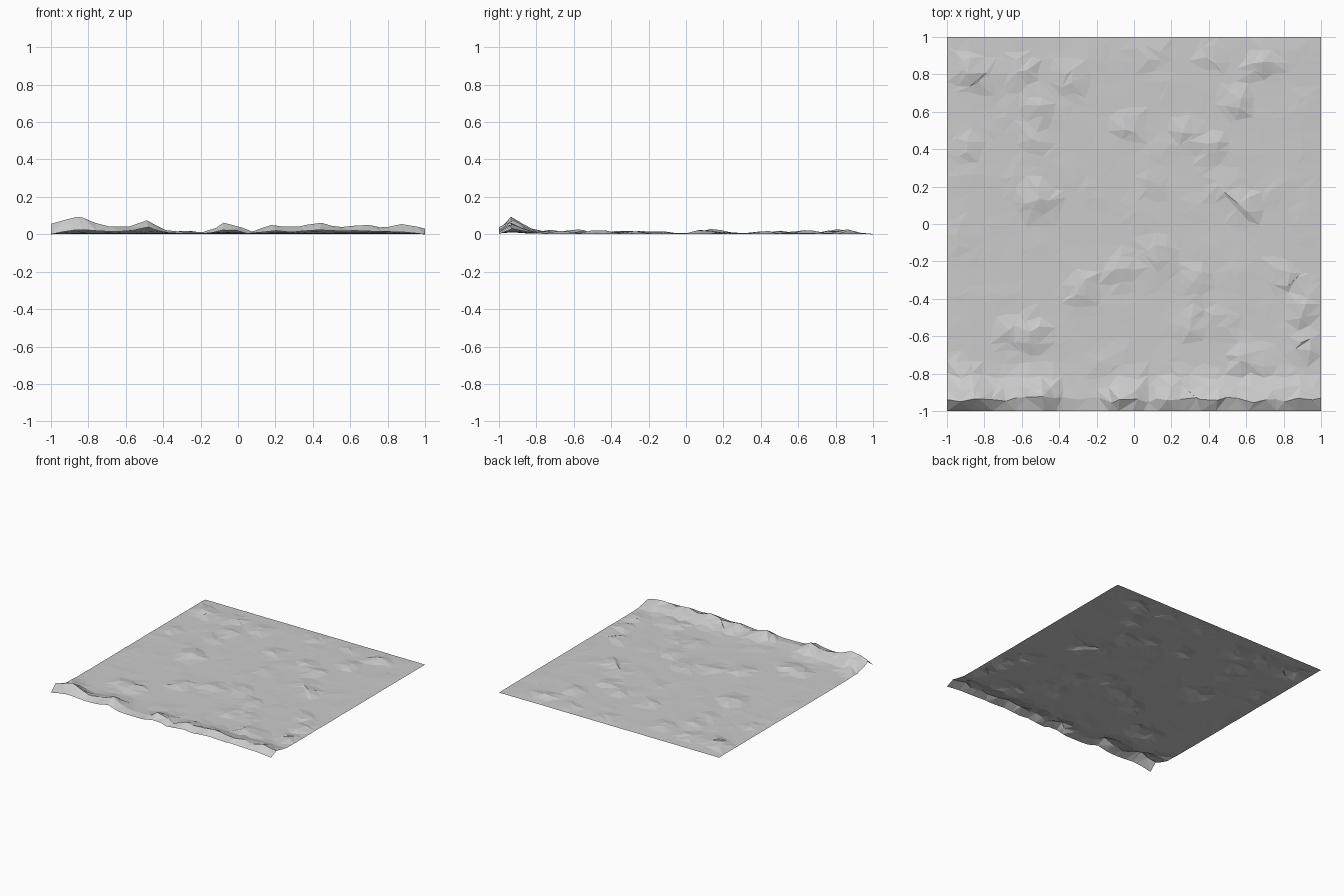
import bpy, bmesh, math, random
from mathutils import noise, Vector

if "Cube" in bpy.data.objects:
    bpy.data.objects.remove(bpy.data.objects["Cube"])

random.seed(4)

# crest height along the front bank: x, z
CREST = [(-1, .05), (-.92, .10), (-.84, .095), (-.76, .06), (-.66, .04), (-.57, .055), (-.48, .11),
         (-.4, .03), (-.34, .014), (-.15, .012), (-.1, .06), (-.05, .068), (0, .055), (.05, .01),
         (.11, .025), (.2, .058), (.28, .03), (.35, .05), (.42, .07), (.5, .055), (.56, .042),
         (.62, .06), (.7, .05), (.8, .045), (.9, .06), (1, .033)]

# small rocky mounds: x, y, height
MOUNDS = [(-.9, .85, .022), (-.84, .8, .018), (-.6, .82, .015), (-.52, .63, .018), (-.34, .77, .02),
          (-.02, .52, .018), (.08, .92, .014), (.42, .9, .014), (.68, .86, .022), (.55, .65, .022),
          (.29, .5, .014), (.42, .42, .016), (-.9, .42, .014), (-.54, .46, .01), (-.55, .14, .022),
          (-.48, .12, .02), (-.94, -.06, .016), (.6, .1, .022), (-.27, -.34, .02), (-.08, -.24, .025),
          (.14, -.16, .016), (.34, -.3, .018), (.8, -.28, .02), (.91, -.46, .022), (.93, -.66, .022),
          (-.62, -.58, .022), (-.52, -.59, .018), (.3, -.55, .014), (.45, -.52, .012), (.6, -.72, .018),
          (.7, -.74, .02), (-.97, -.75, .02), (.5, .2, .01), (.1, .22, .008)]


def crest(x):
    for (x0, z0), (x1, z1) in zip(CREST, CREST[1:]):
        if x <= x1:
            return z0 + (z1 - z0) * (x - x0) / (x1 - x0)
    return CREST[-1][1]


def bank(x, y):
    top = crest(x)
    d = y + 1
    peak = .06 + .03 * noise.noise(Vector((x * 5, 2, 0)))
    if d < peak:
        edge = .35 * top * (1 - abs(x) ** 8)
        return edge + (top - edge) * d / peak
    reach = .17 + .05 * noise.noise(Vector((x * 6, 7, 0)))
    t = min((d - peak) / reach, 1)
    return top * (1 - t) ** 1.3 * (1 + .3 * noise.noise(Vector((x * 9, y * 9, 1))))


def height(x, y):
    z = .003 + .008 * max(0, noise.noise(Vector((x * 6, y * 6, 3))))
    for mx, my, h in MOUNDS:
        r = math.hypot(x - mx, y - my) / .085
        z += h * max(0, 1 - r * r) * random.uniform(.55, 1.15)
    # flatten towards the outer rim, then add the bank
    z *= min(1, .35 + 6 * (1 - max(abs(x), abs(y))))
    return max(0, z, bank(x, y))


# ground sheet: jittered grid with random diagonals
N = 32
bm = bmesh.new()
grid = []
for j in range(N + 1):
    row = []
    for i in range(N + 1):
        x, y = -1 + 2 * i / N, -1 + 2 * j / N
        if 0 < i < N:
            x += random.uniform(-.022, .022)
        if 0 < j < N:
            y += random.uniform(-.02, .02)
        row.append(bm.verts.new((x, y, height(x, y))))
    grid.append(row)
for j in range(N):
    for i in range(N):
        a, b, c, d = grid[j][i], grid[j][i + 1], grid[j + 1][i + 1], grid[j + 1][i]
        tris = ((a, b, c), (a, c, d)) if random.random() < .5 else ((a, b, d), (b, c, d))
        for t in tris:
            bm.faces.new(t)
grid[N][0].co.z = grid[N][N].co.z = grid[0][0].co.z = grid[0][N].co.z = 0

mesh = bpy.data.meshes.new("terrain")
bm.to_mesh(mesh)
bm.free()
bpy.context.collection.objects.link(bpy.data.objects.new("terrain", mesh))
